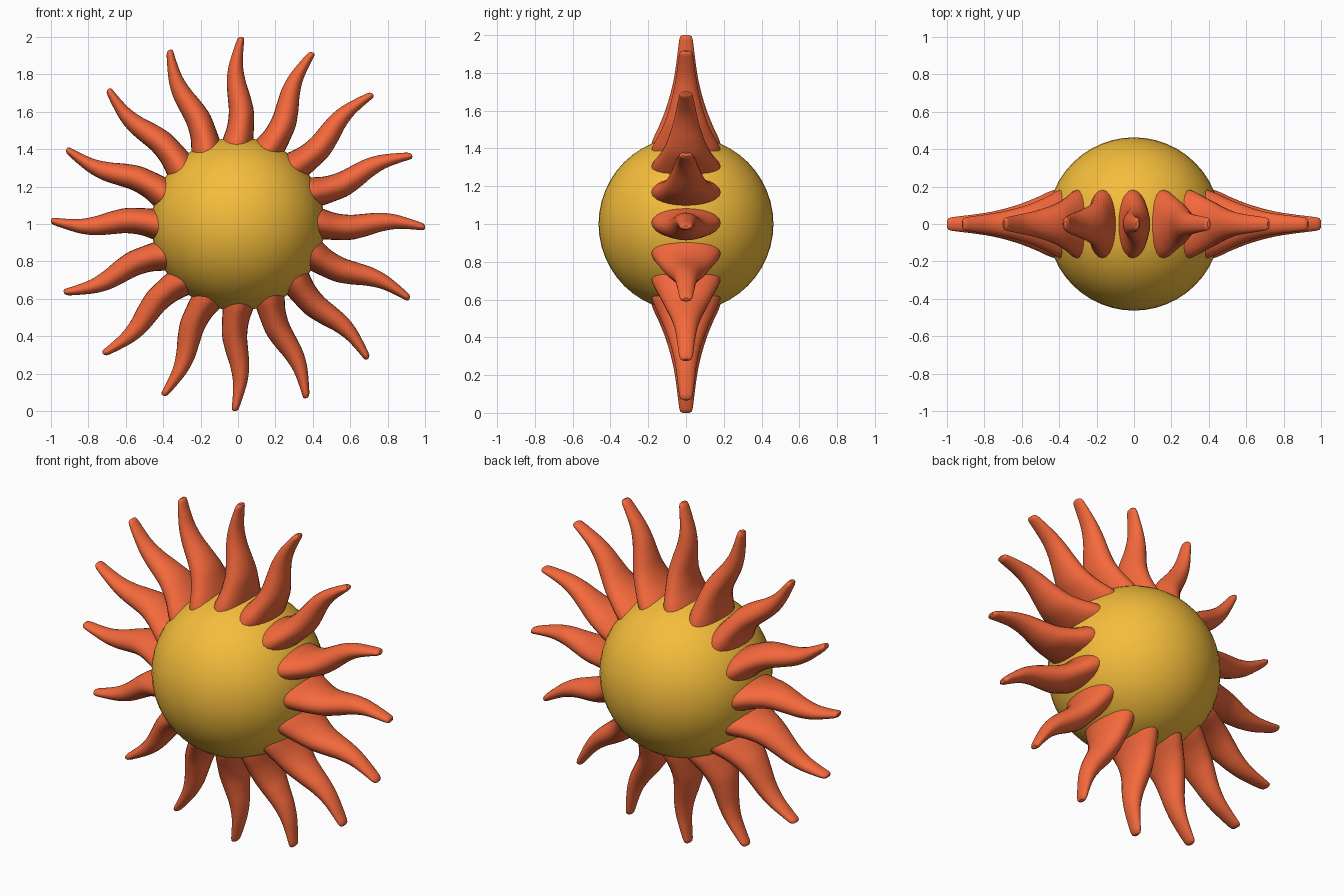
import bpy, bmesh, math

if "Cube" in bpy.data.objects:
    bpy.data.objects.remove(bpy.data.objects["Cube"])

CENTER_Z = 1.0
RAYS = 16
SIDES = 24
STEPS = 5

# flame profile: distance from centre, sideways sway, half width, half depth
PROFILE = [
    (0.36, 0.020, 0.094, 0.196),
    (0.44, 0.003, 0.084, 0.178),
    (0.52, -0.013, 0.072, 0.142),
    (0.60, -0.018, 0.067, 0.110),
    (0.68, -0.006, 0.061, 0.085),
    (0.76, 0.009, 0.051, 0.066),
    (0.84, 0.012, 0.039, 0.053),
    (0.92, 0.000, 0.028, 0.043),
    (0.98, -0.013, 0.020, 0.035),
    (0.993, -0.016, 0.016, 0.030),
    (1.00, -0.018, 0.008, 0.018),
]


def material(name, color):
    m = bpy.data.materials.new(name)
    m.diffuse_color = color
    m.use_nodes = True
    m.node_tree.nodes["Principled BSDF"].inputs["Base Color"].default_value = m.diffuse_color
    return m


def smooth_rows(rows):
    """Catmull-Rom interpolation through the profile rows."""
    out = []
    for i in range(len(rows) - 1):
        a, b = rows[max(i - 1, 0)], rows[i]
        c, d = rows[i + 1], rows[min(i + 2, len(rows) - 1)]
        n = STEPS if c[0] - b[0] > 0.05 else 1
        for k in range(n):
            t = k / n
            out.append([0.5 * (2 * q + (r - p) * t + (2 * p - 5 * q + 4 * r - s) * t * t
                               + (3 * q - p - 3 * r + s) * t ** 3)
                        for p, q, r, s in zip(a, b, c, d)])
    out.append(rows[-1])
    return out


def make_ray(index, rows, mat):
    ang = index * 2 * math.pi / RAYS
    ca, sa = math.cos(ang), math.sin(ang)
    bm = bmesh.new()
    rings = []
    for r, sway, hw, hd in rows:
        ring = []
        for k in range(SIDES):
            t = 2 * math.pi * k / SIDES
            v = sway + hw * math.cos(t)
            ring.append(bm.verts.new((r * ca - v * sa, hd * math.sin(t),
                                      CENTER_Z + r * sa + v * ca)))
        rings.append(ring)
    for lo, hi in zip(rings, rings[1:]):
        for k in range(SIDES):
            j = (k + 1) % SIDES
            bm.faces.new((lo[k], lo[j], hi[j], hi[k]))
    bm.faces.new(rings[0])
    bm.faces.new(rings[-1])
    bmesh.ops.recalc_face_normals(bm, faces=bm.faces)
    for f in bm.faces:
        f.smooth = len(f.verts) == 4
    me = bpy.data.meshes.new("flame_ray")
    bm.to_mesh(me)
    bm.free()
    me.materials.append(mat)
    ob = bpy.data.objects.new(f"flame_ray_{index + 1}", me)
    bpy.context.collection.objects.link(ob)


yellow = material("sun_yellow", (0.91, 0.51, 0.045, 1))
orange = material("flame_orange", (0.91, 0.14, 0.045, 1))

# round core
bpy.ops.mesh.primitive_uv_sphere_add(segments=48, ring_count=24, radius=0.463,
                                     location=(0, 0, CENTER_Z))
core = bpy.context.object
core.name = "sun_core"
core.data.materials.append(yellow)
bpy.ops.object.shade_smooth()

# wavy flames around the core
rows = smooth_rows(PROFILE)
for i in range(RAYS):
    make_ray(i, rows, orange)
